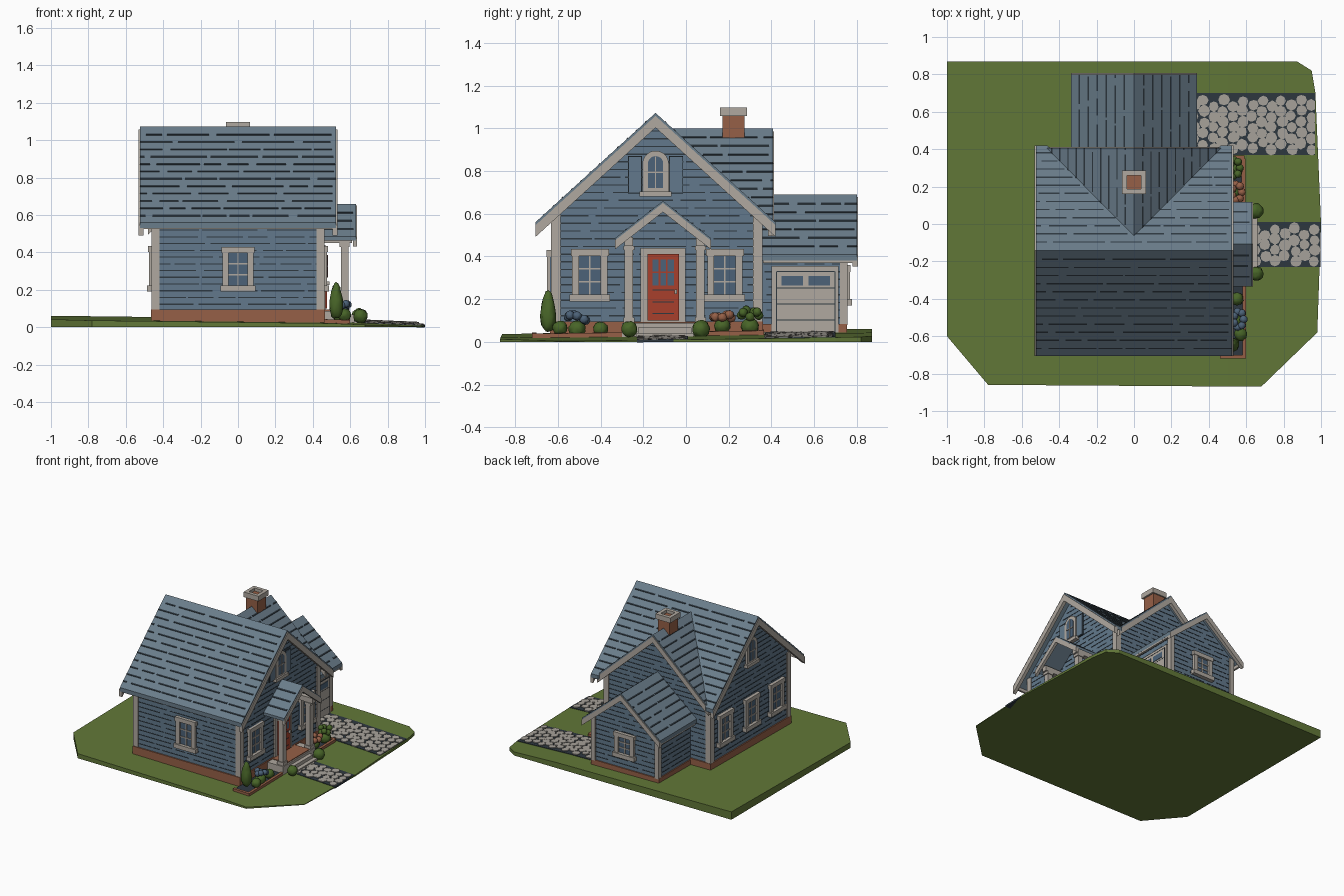
import bpy, bmesh, math, random
from mathutils import Matrix, Vector

if "Cube" in bpy.data.objects:
    bpy.data.objects.remove(bpy.data.objects["Cube"])
random.seed(4)

def material(name, *rgb):
    m = bpy.data.materials.new(name)
    m.diffuse_color = [((c / 255 + .055) / 1.055) ** 2.4 for c in rgb] + [1]
    m.use_nodes = True
    m.node_tree.nodes["Principled BSDF"].inputs["Base Color"].default_value = m.diffuse_color
    return m

WALL = material("wall blue", 98, 121, 140)
ROOF = material("roof slate", 106, 125, 139)
DARK = material("dark line", 46, 56, 64)
TRIM = material("trim cream", 176, 169, 160)
RED = material("door red", 168, 64, 44)
BRICK = material("brick", 150, 96, 71)
GRASS = material("grass", 98, 120, 56)
LEAF = material("leaf", 72, 101, 40)
GLASS = material("glass blue", 76, 98, 120)
STONE = material("stone", 168, 163, 155)

def ground_z(x, y):
    return .038 + .013 * y - .012 * x - .03 * max(0, x - .5)

def face(k, d=0, u=0):
    """Frame of a wall: k = 0 front, 1 right, 2 back, 3 left; local -y points outward."""
    return Matrix.Rotation(math.pi / 2 * k, 4, 'Z') @ Matrix.Translation((u, -d, 0))

def prism(pts, a, b, mat):
    """Profile (x, z) extruded along y from a to b; a and b may be functions of x."""
    n = len(pts)
    f = lambda e, x: e(x) if callable(e) else e
    vs = [(x, f(a, x), z) for x, z in pts] + [(x, f(b, x), z) for x, z in pts]
    fs = [range(n), range(n, 2 * n)] + [(i, (i + 1) % n, (i + 1) % n + n, i + n) for i in range(n)]
    return vs, fs, mat

def box(x0, x1, y0, y1, z0, z1, mat):
    return prism([(x0, z0), (x1, z0), (x1, z1), (x0, z1)], y0, y1, mat)

def add(name, solids, M=Matrix(), drape=False):
    me = bpy.data.meshes.new(name)
    bm = bmesh.new()
    mats = []
    for vs, fs, mat in solids:
        if mat not in mats:
            mats.append(mat)
            me.materials.append(mat)
        bv = []
        for v in vs:
            p = M @ Vector(v)
            if drape:
                p.z += ground_z(p.x, p.y)
            bv.append(bm.verts.new(p))
        for f in fs:
            bm.faces.new([bv[i] for i in f]).material_index = mats.index(mat)
    bmesh.ops.recalc_face_normals(bm, faces=bm.faces)
    bm.to_mesh(me)
    bm.free()
    ob = bpy.data.objects.new(name, me)
    bpy.context.collection.objects.link(ob)
    return ob

def dashes(a, b):
    """Broken drawn line between a and b."""
    p = a + random.uniform(0, .03)
    while p < b - .01:
        q = min(b, p + random.uniform(.08, .32))
        yield p, q
        p = q + random.uniform(.01, .05)

def roof_half(name, s, c, zr, h, ze, a, b, M, t=.03, step=.04):
    """One roof slope with shingle lines; a and b are functions of the 0..1 position down the slope."""
    fa, fb = (lambda x: a(abs(x - c) / h)), (lambda x: b(abs(x - c) / h))
    e = c + s * h
    out = [prism([(c, zr), (e, ze), (e, ze - t), (c, zr - t)], fa, fb, ROOF)]
    n = round((zr - ze) / step)
    for i in range(1, n):
        r0 = i / n
        r1 = r0 + .16 / n
        x0, x1 = c + s * h * r0, c + s * h * r1
        z0, z1 = zr + (ze - zr) * r0, zr + (ze - zr) * r1
        prof = [(x0, z0 + .003), (x1, z1 + .003), (x1, z1 - .002), (x0, z0 - .002)]
        out += [prism(prof, p, q, DARK) for p, q in dashes(a(r1), b(r0))]
    add(name, out, M)

def barge(name, c, zr, h, ze, a, b, M, d=.055):
    pts = [(c - h, ze), (c, zr), (c + h, ze), (c + h, ze - d), (c, zr - d), (c - h, ze - d)]
    add(name, [prism(pts, a, b, TRIM)], M)

def siding(name, k, d, z0, z1, span):
    out, z = [], z0
    while z < z1:
        u0, u1 = span(z)
        if u1 - u0 > .04:
            out += [box(p, q, -.002, .002, z, z + .006, DARK) for p, q in dashes(u0, u1)]
        z += .036
    add(name, out, face(k, d))

def window(name, k, d, u, z0, z1, w=.165, rows=3):
    h, t = w / 2, .032
    out = [box(-h, h, -.008, .01, z0, z1, GLASS),
           box(-h, -h + t, -.022, 0, z0, z1, TRIM), box(h - t, h, -.022, 0, z0, z1, TRIM),
           box(-h - .006, h + .006, -.026, 0, z1 - t, z1, TRIM),
           box(-h - .012, h + .012, -.032, 0, z0, z0 + t, TRIM), box(-.004, .004, -.013, 0, z0, z1, TRIM)]
    for i in range(1, rows):
        z = z0 + t + (z1 - z0 - 2 * t) * i / rows
        out.append(box(-h, h, -.013, 0, z - .004, z + .004, TRIM))
    add(name, out, face(k, d, u))

def arch(hw, z0, z1):
    zc = z1 - hw
    return [(-hw, z0), (hw, z0)] + [(hw * math.cos(i * math.pi / 10), zc + hw * math.sin(i * math.pi / 10)) for i in range(11)]

def attic_window(name, k, d, u):
    add(name, [prism(arch(.062, .69, .895), -.018, 0, TRIM), prism(arch(.036, .72, .87), -.021, 0, GLASS),
               box(-.075, .075, -.03, 0, .68, .705, TRIM), box(-.003, .003, -.025, 0, .72, .868, TRIM),
               box(-.036, .036, -.025, 0, .79, .797, TRIM)], face(k, d, u))

# Lawn slab with sloping top
bm = bmesh.new()
outline = [(-1, .87), (-1, -.6), (-.78, -.86), (.68, -.87), (.98, -.58), (1, 0), (.97, .7), (.95, .82), (.87, .87)]
f = bm.faces.new([bm.verts.new((x, y, 0)) for x, y in outline])
r = bmesh.ops.extrude_face_region(bm, geom=[f])
bmesh.ops.translate(bm, verts=[v for v in r["geom"] if isinstance(v, bmesh.types.BMVert)], vec=(0, 0, 1))
bmesh.ops.bisect_plane(bm, geom=bm.verts[:] + bm.edges[:] + bm.faces[:], plane_co=(.5, 0, 0), plane_no=(1, 0, 0))
for v in bm.verts:
    if v.co.z > .5:
        v.co.z = ground_z(v.co.x, v.co.y)
bmesh.ops.recalc_face_normals(bm, faces=bm.faces)
me = bpy.data.meshes.new("lawn")
me.materials.append(GRASS)
bm.to_mesh(me)
bpy.context.collection.objects.link(bpy.data.objects.new("lawn", me))

# Stone paths
def path(name, x0, x1, y0, y1):
    out = [box(p, q, y0, y1, -.01, .003, DARK) for p, q in ((x0, max(x0, .5)), (max(x0, .5), x1)) if q > p]
    s, row, x = .058, 0, x0 + .03
    while x < x1 - .015:
        y = y0 + .03 + (row % 2) * s / 2
        while y < y1 - .015:
            cx, cy = x + random.uniform(-.006, .006), y + random.uniform(-.006, .006)
            rad, n = random.uniform(.028, .033), 8
            ring = [(min(x1, cx + rad * math.cos(i * math.tau / n) * random.uniform(.88, 1.05)),
                     min(y1, cy + rad * math.sin(i * math.tau / n) * random.uniform(.88, 1.05))) for i in range(n)]
            vs = [(*p, -.005) for p in ring] + [(*p, .008) for p in ring]
            out.append((vs, [range(n), range(n, 2 * n)] + [(i, (i + 1) % n, (i + 1) % n + n, i + n) for i in range(n)], STONE))
            y += s
        x += s * .9
        row += 1
    add(name, out, drape=True)
path("driveway", .29, .968, .37, .70)
path("front_path", .62, .998, -.23, .01)

# Main house body, cross gable and garage walls
C, ZR, H, ZE = -.1425, 1.072, .5625, .56
SM = (ZR - ZE) / H
def gable(c, hw, zr, slope):
    zs = zr - slope * hw - .02
    return [(c - hw, .03), (c + hw, .03), (c + hw, zs), (c, zr - .02), (c - hw, zs)]
R1 = face(1)
add("main_walls", [prism(gable(C, .485, ZR, SM), -.455, .455, WALL)], R1)
add("cross_gable_walls", [prism(gable(0, .455, 1.0, .917), 0, .35, WALL)])
add("garage_walls", [prism(gable(0, .285, .69, .838), .3, .745, WALL)])
add("foundation", [box(-.464, .464, -.637, .36, .02, .095, BRICK), box(-.293, .293, .3, .754, .02, .085, BRICK)])

# Siding lines
siding("right_siding", 1, .455, .12, 1.0, lambda z: (C - min(.485, (ZR - .05 - z) / SM), C + min(.485, (ZR - .05 - z) / SM)))
siding("left_siding", 3, .455, .12, 1.0, lambda z: (-C - min(.485, (ZR - .05 - z) / SM), -C + min(.485, (ZR - .05 - z) / SM)))
siding("front_siding", 0, .6275, .12, .56, lambda z: (-.455, .455))
siding("cross_siding", 2, .35, .12, .93, lambda z: (-min(.455, (.95 - z) / .917), min(.455, (.95 - z) / .917)))
siding("garage_back_siding", 2, .745, .11, .62, lambda z: (-min(.285, (.64 - z) / .838), min(.285, (.64 - z) / .838)))
siding("garage_right_siding", 1, .285, .11, .42, lambda z: (.36, .745))
siding("garage_left_siding", 3, .285, .11, .42, lambda z: (-.745, -.36))

# Roofs
valley = lambda t: .0686 - .5486 * t + .015
const = lambda v: (lambda t: v)
roof_half("main_roof_front", -1, C, ZR, H, ZE, const(-.525), const(.525), R1)
roof_half("main_roof_back_right", 1, C, ZR, H, ZE, const(-.525), valley, R1)
roof_half("main_roof_back_left", 1, C, ZR, H, ZE, lambda t: -valley(t), const(.525), R1)
for s, side in ((-1, "left"), (1, "right")):
    roof_half("cross_roof_" + side, s, 0, 1.0, .48, .56, lambda t: -.085 + .485 * t, const(.407), Matrix())
    roof_half("garage_roof_" + side, s, 0, .69, .337, .41, const(.33), const(.80), Matrix())
    roof_half("porch_roof_" + side, s, -.108, .66, .225, .485, const(-.632), const(-.44), R1, t=.022)
    # Eave boards and corner posts
    add("garage_eave_" + side, [box(s * .327 - .008, s * .327 + .008, .36, .795, .37, .4, TRIM)])
    for y, n in ((-.61, "front"), (.335, "back")):
        add(f"corner_post_{n}_{side}", [box(s * .441 - .022, s * .441 + .022, y - .022, y + .022, .09, .6, TRIM)])
    add("garage_post_" + side, [box(s * .274 - .018, s * .274 + .018, .72, .755, .08, .43, TRIM)])
    # Porch posts and beams
    y = -.1 + s * .167
    add("porch_post_" + side, [box(.55, .59, y - .02, y + .02, .08, .46, TRIM), box(.543, .597, y - .026, y + .026, .09, .115, TRIM),
                               box(.543, .597, y - .026, y + .026, .43, .45, TRIM), box(.45, .61, y - .02, y + .02, .45, .49, TRIM)])
add("front_eave", [box(-.52, .52, -.7, -.685, .525, .552, TRIM)])
barge("barge_right", C, ZR - .014, H, ZE - .014, -.531, -.505, R1)
barge("barge_left", C, ZR - .014, H, ZE - .014, .505, .531, R1)
barge("barge_cross", 0, .986, .48, .546, .385, .412, Matrix(), .05)
barge("barge_garage", 0, .678, .337, .398, .78, .806, Matrix(), .045)
barge("barge_porch", -.108, .65, .225, .475, -.637, -.615, R1, .042)

# Chimney with hollow cap
add("chimney", [box(-.05, .05, .17, .275, .8, 1.06, BRICK), box(-.04, .04, .18, .265, 1.05, 1.075, BRICK)])
add("chimney_cap", [box(-.064, .064, .16, .187, 1.058, 1.098, TRIM), box(-.064, .064, .258, .285, 1.058, 1.098, TRIM),
                    box(-.064, -.037, .187, .258, 1.058, 1.098, TRIM), box(.037, .064, .187, .258, 1.058, 1.098, TRIM)])

# Windows
for n, k, d, u, z0, z1 in (("right_a", 1, .455, -.45, .19, .435), ("right_b", 1, .455, .182, .19, .435), ("front", 0, .6275, 0, .19, .43),
                           ("left_a", 3, .455, -.18, .19, .435), ("left_b", 3, .455, .1425, .19, .435), ("left_c", 3, .455, .45, .19, .435),
                           ("garage_back", 2, .745, 0, .17, .36)):
    window("window_" + n, k, d, u, z0, z1)
attic_window("attic_window_right", 1, .455, C)
attic_window("attic_window_left", 3, .455, -C)
for s in (-1, 1):
    u = s * .096
    add("shutter", [box(u - .033, u + .033, -.008, 0, .695, .87, DARK), box(u - .029, u + .029, -.013, 0, .7, .865, WALL)], face(1, .455, C))

# Front door, deck and steps
door = [box(-.105, .105, -.012, 0, .09, .44, TRIM), box(-.074, .074, -.02, 0, .1, .412, RED),
        box(-.05, .05, -.023, 0, .265, .385, GLASS), box(.052, .064, -.035, 0, .225, .245, TRIM)]
door += [box(u - .004, u + .004, -.026, 0, .265, .385, RED) for u in (-.017, .017)]
door += [box(-.05, .05, -.026, 0, .322, .33, RED)]
door += [box(-.05, .05, -.022, 0, z, z + .005, DARK) for z in (.13, .185, .24)]
add("front_door", door, face(1, .455, -.107))
add("porch_deck", [box(.45, .6, -.3, .1, .02, .088, TRIM), box(.46, .59, -.24, .04, .08, .094, BRICK)])
add("porch_steps", [box(.59, .63, -.225, .025, .01, .068, TRIM), box(.62, .66, -.235, .035, .01, .042, TRIM)])

# Garage door
gd = [box(.4, .715, -.012, 0, .03, .355, TRIM), box(.425, .695, -.018, 0, .025, .33, TRIM)]
gd += [box(u, u + .1, -.021, 0, .265, .308, GLASS) for u in (.447, .573)]
gd += [box(.425, .695, -.019, 0, z, z + .004, DARK) for z in (.1, .175, .25, .328)]
gd += [box(u, u + .004, -.019, 0, .03, .33, DARK) for u in (.421, .695)]
add("garage_door", gd, face(1, .285))

# Flower beds: brick edging
add("bed_edging", [box(.46, .6, -.72, -.7, -.01, .02, BRICK), box(.58, .6, -.7, -.3, -.01, .02, BRICK),
                   box(.46, .59, .345, .365, -.01, .02, BRICK), box(.575, .595, .1, .35, -.01, .02, BRICK)], drape=True)
add("bed_soil", [box(.46, .58, -.7, -.3, -.01, .008, DARK), box(.46, .575, .1, .345, -.01, .008, DARK)], drape=True)

# Shrubs and flowers
def shrub(name, x, y, z, r, rz, mat):
    bpy.ops.mesh.primitive_ico_sphere_add(subdivisions=3, radius=1, location=(x, y, z))
    ob = bpy.context.object
    ob.name = name
    for v in ob.data.vertices:
        taper = 1 - .35 * v.co.z if rz > r * 1.5 else 1
        k = random.uniform(.92, 1.06)
        v.co = (v.co.x * r * k * taper, v.co.y * r * k * taper, v.co.z * rz * k)
    ob.data.materials.append(mat)
    bpy.ops.object.shade_smooth()
shrub("cypress", .525, -.645, .145, .036, .1, LEAF)
for x, y, z, r in ((.57, -.59, .065, .035), (.65, .07, .06, .042), (.655, -.265, .06, .038), (.54, .3, .07, .042),
                   (.55, -.4, .06, .035), (.54, .17, .075, .038), (.55, -.51, .06, .04)):
    shrub("bush", x, y, z, r, r, LEAF)
for cx, cy, cz, mat in ((.56, -.51, .1, GLASS), (.55, .17, .11, BRICK), (.54, .3, .12, LEAF)):
    for i in range(7):
        a = i * math.tau / 7
        shrub("blossom", cx + .026 * math.cos(a), cy + .042 * math.sin(a), cz + random.uniform(-.005, .03), .021, .021, mat)
